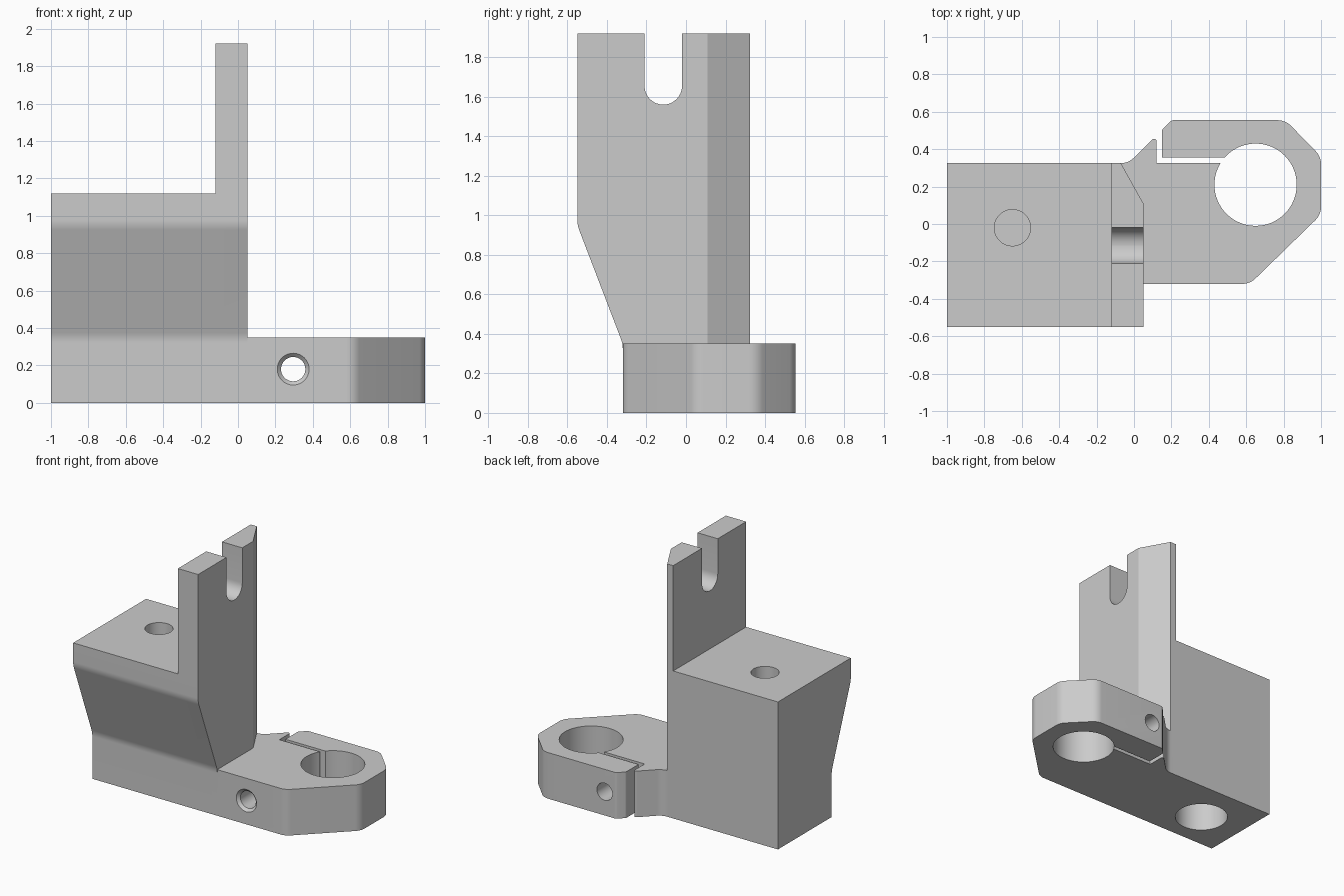
import bpy, bmesh, math
from mathutils import Vector, Matrix

cube = bpy.data.objects.get("Cube")
if cube:
    bpy.data.objects.remove(cube, do_unlink=True)

grey = bpy.data.materials.new("plain grey")
grey.use_nodes = True
COLOUR = (0.6, 0.6, 0.6, 1)
grey.diffuse_color = COLOUR
grey.node_tree.nodes["Principled BSDF"].inputs["Base Color"].default_value = COLOUR


def rounded(corners, steps=8):
    """Outline from (u, v, radius) corners, each radius turned into an arc."""
    out = []
    for i, (u, v, r) in enumerate(corners):
        p = Vector((u, v))
        if not r:
            out.append(p)
            continue
        a = (Vector(corners[i - 1][:2]) - p).normalized()
        b = (Vector(corners[(i + 1) % len(corners)][:2]) - p).normalized()
        half = a.angle(b) / 2
        centre = p + (a + b).normalized() * r / math.sin(half)
        start = p + a * r / math.tan(half) - centre
        end = p + b * r / math.tan(half) - centre
        sweep = start.angle_signed(end)
        for k in range(steps + 1):
            out.append(centre + Matrix.Rotation(-sweep * k / steps, 2) @ start)
    return out


def prism(name, corners, axis, low, high):
    """Extrude an outline along x (outline in y, z) or z (outline in x, y)."""
    bm = bmesh.new()
    place = (lambda p: (low, p.x, p.y)) if axis == "x" else (lambda p: (p.x, p.y, low))
    face = bm.faces.new([bm.verts.new(place(p)) for p in rounded(corners)])
    ext = bmesh.ops.extrude_face_region(bm, geom=[face])
    move = Vector((high - low, 0, 0)) if axis == "x" else Vector((0, 0, high - low))
    bmesh.ops.translate(bm, vec=move,
                        verts=[v for v in ext["geom"] if isinstance(v, bmesh.types.BMVert)])
    return finish(name, bm)


def cylinder(name, centre, r1, r2, depth, along_y=False):
    bm = bmesh.new()
    turn = Matrix.Rotation(math.radians(-90 if along_y else 0), 4, "X")
    bmesh.ops.create_cone(bm, cap_ends=True, segments=64, radius1=r1, radius2=r2,
                          depth=depth, matrix=Matrix.Translation(centre) @ turn)
    return finish(name, bm)


def finish(name, bm):
    bmesh.ops.recalc_face_normals(bm, faces=bm.faces)
    mesh = bpy.data.meshes.new(name)
    bm.to_mesh(mesh)
    bm.free()
    mesh.materials.append(grey)
    obj = bpy.data.objects.new(name, mesh)
    bpy.context.collection.objects.link(obj)
    return obj


def combine(target, tool, operation):
    mod = target.modifiers.new(operation.lower(), "BOOLEAN")
    mod.operation, mod.solver, mod.object = operation, "EXACT", tool
    bpy.context.view_layer.objects.active = target
    bpy.ops.object.modifier_apply(modifier=mod.name)
    bpy.data.objects.remove(tool, do_unlink=True)


BACK, FRONT, FOOT, BASE_TOP = 0.325, -0.55, -0.32, 0.35
LEFT, RIGHT = -0.12, 0.05


def side_profile(top):
    return [(BACK, 0, 0), (BACK, top, 0), (FRONT, top, 0), (FRONT, 0.95, 0.15),
            (FOOT, BASE_TOP, 0.15), (FOOT, 0, 0)]


# Mounting block and upright plate
bracket = prism("mounting_bracket", side_profile(1.12), "x", -1, RIGHT)
plate = prism("upright_plate", side_profile(1.92), "x", LEFT, RIGHT)

# Slot in the top of the plate
slot = prism("slot_cutter", [(-0.21, 2.2, 0), (-0.21, 1.56, 0.0949),
                             (-0.02, 1.56, 0.0949), (-0.02, 2.2, 0)], "x", -0.3, 0.3)
combine(plate, slot, "DIFFERENCE")
combine(bracket, plate, "UNION")

# Slanted back corner of the plate
slant = prism("slant_cutter", [(-0.07, BACK, 0), (0.05, 0.11, 0), (0.2, 0.11, 0),
                               (0.2, 0.5, 0), (-0.07, 0.5, 0)], "z", BASE_TOP, 2.2)
combine(bracket, slant, "DIFFERENCE")

# Split clamp arm with its narrow slit and small back lug
arm = prism("clamp_arm", [
    (-0.05, FOOT, 0), (0.62, FOOT, 0.1), (1, 0.05, 0.1), (1, 0.36, 0.1),
    (0.81, 0.555, 0.1), (0.2, 0.555, 0.03), (0.15, 0.505, 0.02), (0.15, 0.355, 0),
    (0.6, 0.355, 0), (0.6, BACK, 0), (0.12, BACK, 0), (0.12, 0.455, 0.01),
    (0.1, 0.455, 0.01), (-0.03, BACK, 0.1), (-0.1, BACK, 0), (-0.1, 0, 0),
    (-0.05, 0, 0)], "z", 0, BASE_TOP)
combine(bracket, arm, "UNION")

# Rod bore, clamp screw hole with countersink, mounting hole and counterbore
for centre, r1, r2, depth, along_y in [
        ((0.65, 0.21, 0.2), 0.22, 0.22, 1, False),
        ((0.295, 0.1, 0.18), 0.065, 0.065, 1.4, True),
        ((0.295, FOOT, 0.18), 0.105, 0.065, 0.04, True),
        ((-0.65, -0.02, 1.12), 0.097, 0.097, 0.6, False),
        ((-0.65, -0.02, 0.3), 0.188, 0.188, 1, False)]:
    combine(bracket, cylinder("hole_cutter", centre, r1, r2, depth, along_y), "DIFFERENCE")

# Smooth shading on curved walls only
bpy.ops.object.select_all(action="DESELECT")
bracket.select_set(True)
bpy.context.view_layer.objects.active = bracket
bpy.ops.object.shade_smooth_by_angle(angle=math.radians(25))
